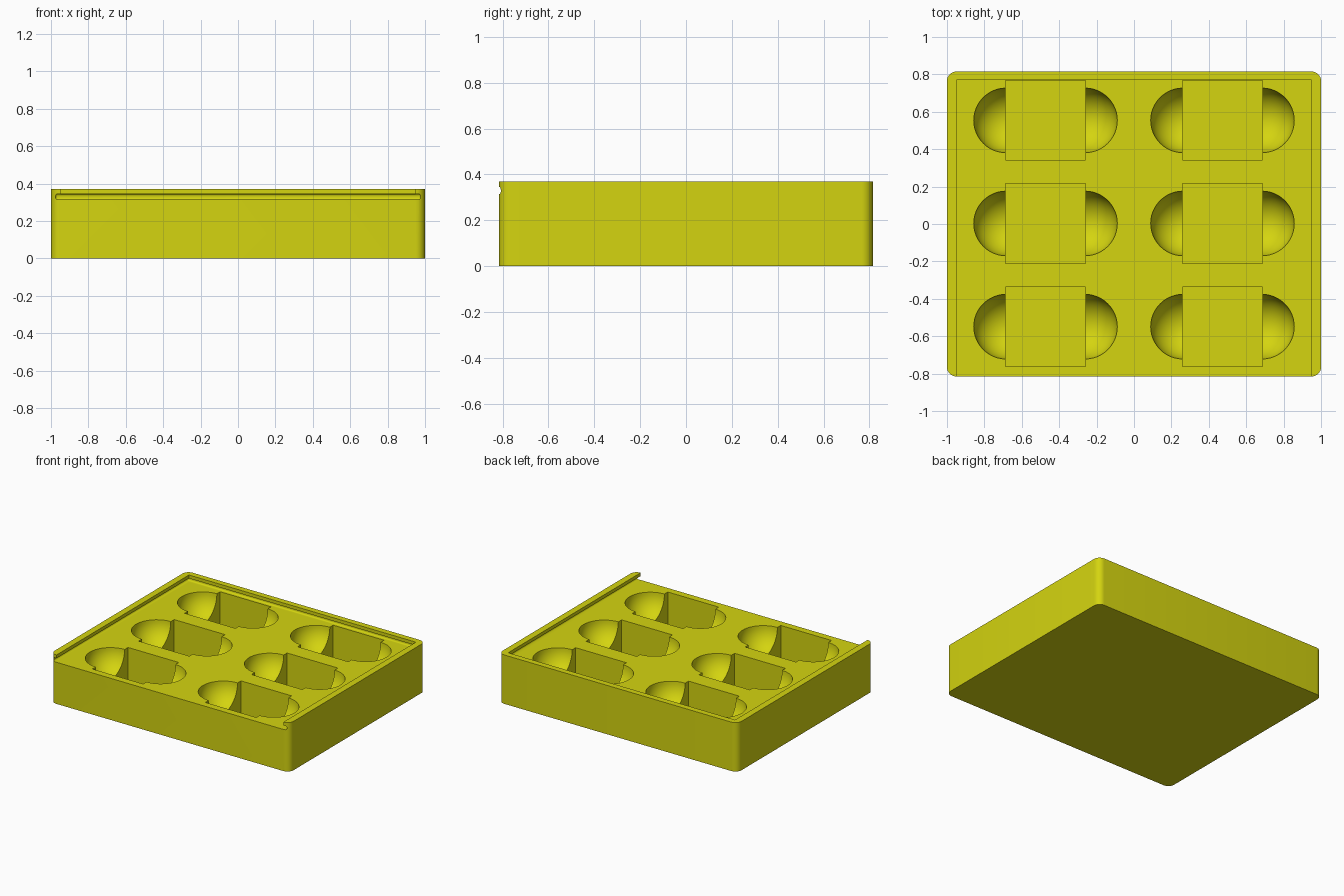
import bpy
import bmesh
from mathutils import Matrix

if "Cube" in bpy.data.objects:
    bpy.data.objects.remove(bpy.data.objects["Cube"], do_unlink=True)

W, D, H = 2.0, 1.63, 0.37
FLOOR = 0.315          # deck under the sliding lid
POCKET_BOTTOM = 0.05

olive = bpy.data.materials.new("olive_yellow")
olive.use_nodes = True
colour = (0.66, 0.66, 0.005, 1)
olive.diffuse_color = colour
olive.node_tree.nodes["Principled BSDF"].inputs["Base Color"].default_value = colour


def add_object(name, bm):
    mesh = bpy.data.meshes.new(name)
    bm.to_mesh(mesh)
    bm.free()
    obj = bpy.data.objects.new(name, mesh)
    bpy.context.collection.objects.link(obj)
    mesh.materials.append(olive)
    return obj


def box(name, low, high, radius=0, axis=None, segments=6):
    """Box between two corners; edges along the chosen axis are rounded."""
    size = [b - a for a, b in zip(low, high)]
    mid = [(a + b) / 2 for a, b in zip(low, high)]
    bm = bmesh.new()
    bmesh.ops.create_cube(bm, size=1, matrix=Matrix.Translation(mid) @ Matrix.Diagonal((*size, 1)))
    if radius:
        edges = [e for e in bm.edges if axis is None
                 or abs((e.verts[0].co - e.verts[1].co)[axis]) > size[axis] / 2]
        bmesh.ops.bevel(bm, geom=edges, offset=radius, segments=segments,
                        profile=0.5, affect='EDGES')
    return add_object(name, bm)


def ball(name, centre, radius):
    bm = bmesh.new()
    bmesh.ops.create_uvsphere(bm, u_segments=48, v_segments=24, radius=radius,
                              matrix=Matrix.Translation(centre))
    return add_object(name, bm)


def cut(target, cutter):
    bpy.context.view_layer.objects.active = target
    mod = target.modifiers.new("cut", 'BOOLEAN')
    mod.operation = 'DIFFERENCE'
    mod.solver = 'EXACT'
    mod.object = cutter
    bpy.ops.object.modifier_apply(modifier=mod.name)
    bpy.data.objects.remove(cutter, do_unlink=True)


# Tray body with rounded vertical corners
tray = box("tray", (-W / 2, -D / 2, 0), (W / 2, D / 2, H), 0.05, axis=2, segments=8)

# Lid opening and the rounded groove under its lip, open at the front
cut(tray, box("lid_groove", (-0.975, -1, FLOOR), (0.975, 0.795, 0.345), 0.011, segments=4))
cut(tray, box("lid_opening", (-0.95, -1, FLOOR), (0.95, 0.77, 0.5)))

# Six square pockets, each with a round finger scoop at both ends
for x in (-0.473, 0.473):
    for y in (-0.549, 0.003, 0.554):
        for side in (-1, 1):
            cut(tray, ball("scoop", (x + side * 0.211, y, FLOOR + 0.002), 0.173))
        cut(tray, box("pocket", (x - 0.213, y - 0.213, POCKET_BOTTOM),
                      (x + 0.213, y + 0.213, 0.5)))

bpy.ops.object.select_all(action='DESELECT')
tray.select_set(True)
bpy.context.view_layer.objects.active = tray
bpy.ops.object.shade_smooth_by_angle(angle=0.52)
